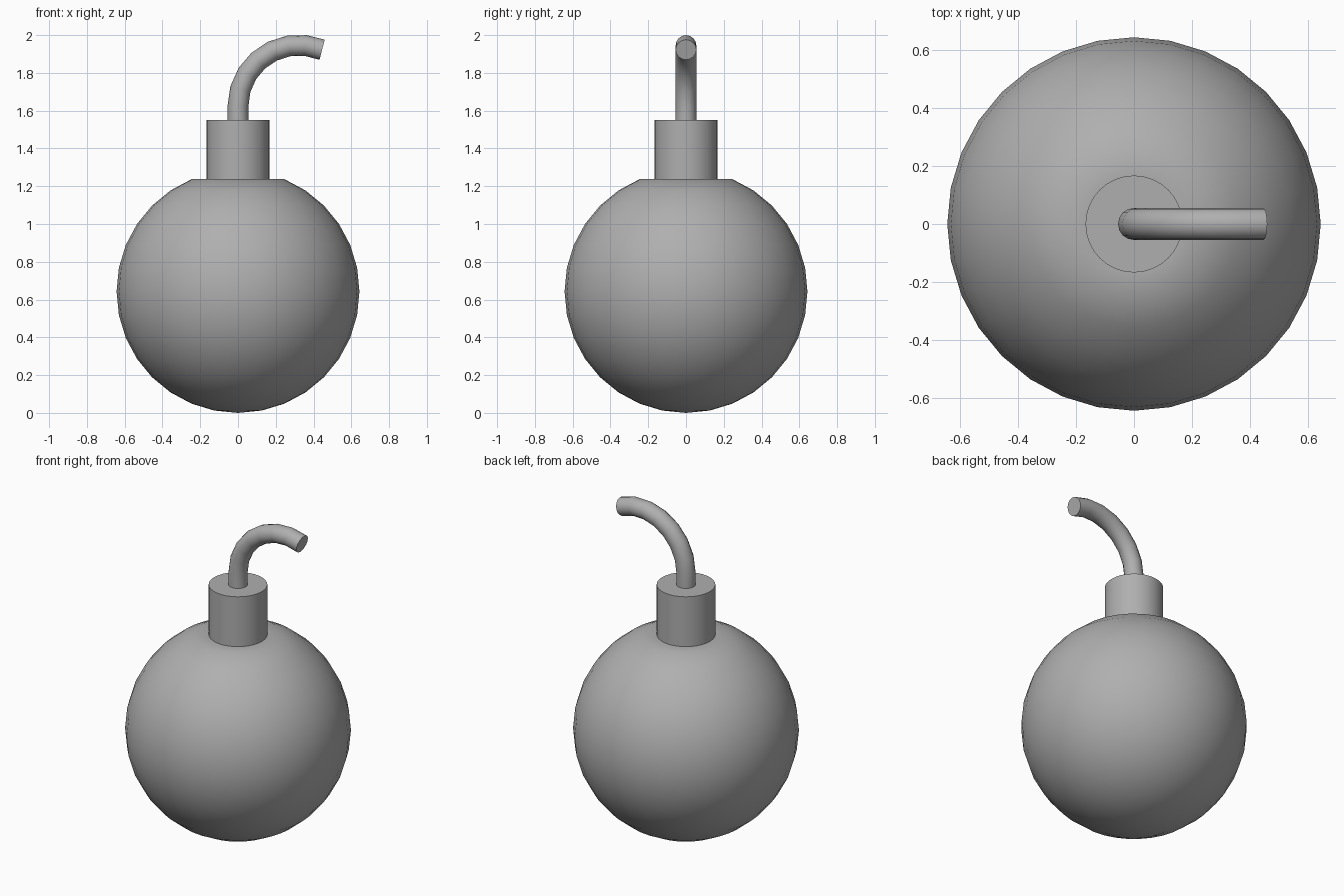
import bpy, bmesh
from math import sin, cos, pi, radians

if "Cube" in bpy.data.objects:
    bpy.data.objects.remove(bpy.data.objects["Cube"])

R = 0.643          # ball radius
SEG = 32           # sides around the axis

# Dark grey for every part
grey = bpy.data.materials.new("dark_grey")
grey.diffuse_color = (0.43, 0.43, 0.43, 1)
grey.use_nodes = True
grey.node_tree.nodes["Principled BSDF"].inputs["Base Color"].default_value = grey.diffuse_color


def finish(ob):
    """Give the part its colour and smooth shading with sharp edges."""
    ob.data.materials.clear()
    ob.data.materials.append(grey)
    bpy.ops.object.select_all(action='DESELECT')
    ob.select_set(True)
    bpy.context.view_layer.objects.active = ob
    bpy.ops.object.shade_smooth_by_angle(angle=radians(30))


def lathe(name, profile):
    """Revolve (radius, z) points around the z axis."""
    bm = bmesh.new()
    vs = [bm.verts.new((r, 0, z)) for r, z in profile]
    es = [bm.edges.new(p) for p in zip(vs, vs[1:])]
    bmesh.ops.spin(bm, geom=vs + es, axis=(0, 0, 1), cent=(0, 0, 0),
                   angle=2 * pi, steps=SEG, use_duplicate=False)
    bmesh.ops.remove_doubles(bm, verts=bm.verts, dist=1e-4)
    bmesh.ops.recalc_face_normals(bm, faces=bm.faces)
    me = bpy.data.meshes.new(name)
    bm.to_mesh(me)
    bm.free()
    ob = bpy.data.objects.new(name, me)
    bpy.context.collection.objects.link(ob)
    finish(ob)
    return ob


# Ball with flattened top, stepping in to the cylindrical neck
ball = [(R * sin(i * pi / 16), R - R * cos(i * pi / 16)) for i in range(15)]
shoulder = ball[-1][1]
lathe("ball_and_neck", ball + [(0.167, shoulder), (0.167, 1.55), (0, 1.55)])

# Fuse: short straight stem, then an arc bending over to +x
A, STEPS = 0.322, 7
path = [(0, 1.55)]
for i in range(STEPS + 1):
    a = radians(180 - 112.5 * i / STEPS)
    path.append((A + A * cos(a), 1.625 + A * sin(a)))
cu = bpy.data.curves.new("fuse", 'CURVE')
cu.dimensions = '3D'
cu.bevel_depth = 0.055
cu.bevel_resolution = 6
cu.use_fill_caps = True
sp = cu.splines.new('POLY')
sp.points.add(len(path) - 1)
for p, (x, z) in zip(sp.points, path):
    p.co = (x, 0, z, 1)
fuse = bpy.data.objects.new("fuse", cu)
bpy.context.collection.objects.link(fuse)
bpy.ops.object.select_all(action='DESELECT')
fuse.select_set(True)
bpy.context.view_layer.objects.active = fuse
bpy.ops.object.convert(target='MESH')
finish(bpy.context.view_layer.objects.active)
